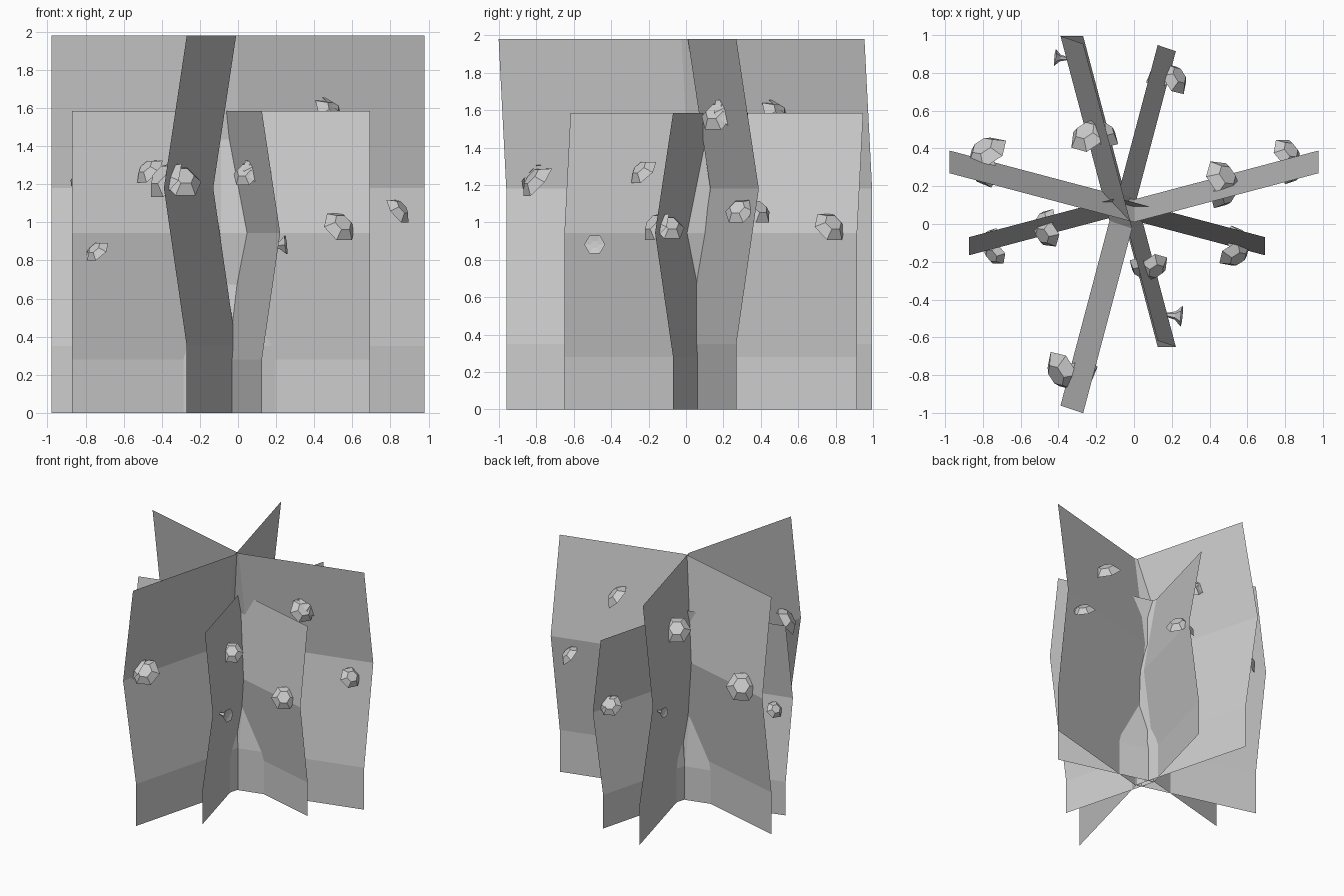
import bpy, bmesh, math
from mathutils import Matrix, Vector

cube = bpy.data.objects.get("Cube")
if cube:
    bpy.data.objects.remove(cube, do_unlink=True)

# Single flat colour
grey = bpy.data.materials.new("pale_grey")
colour = (0.6, 0.6, 0.6, 1.0)
grey.diffuse_color = colour
grey.use_nodes = True
grey.node_tree.nodes["Principled BSDF"].inputs["Base Color"].default_value = colour


def finish(name, bm, matrix):
    mesh = bpy.data.meshes.new(name)
    bm.to_mesh(mesh)
    bm.free()
    mesh.transform(matrix)
    mesh.materials.append(grey)
    obj = bpy.data.objects.new(name, mesh)
    bpy.context.collection.objects.link(obj)


def leaf_card(name, matrix, lean):
    """Sheet creased down its middle and kinked in height."""
    bm = bmesh.new()
    rows = []
    for z, push, slide in ((0, 0, lean), (0.35, 0, lean), (1.18, 0.12, lean), (1.98, 0, -1.4 * lean)):
        rows.append([bm.verts.new((x + slide, 0.01 + push + 0.265 * abs(x), z)) for x in (-0.978, 0, 0.978)])
    for low, high in zip(rows, rows[1:]):
        for i in range(2):
            bm.faces.new((low[i], low[i + 1], high[i + 1], high[i]))
    finish(name, bm, matrix)


def blossom(name, matrix, centre, facing, rings):
    """Six-sided faceted shell; rings are (radius, height), capped at the last."""
    bm = bmesh.new()
    loops = []
    for radius, height in rings:
        loops.append([bm.verts.new((radius * math.cos(i * math.pi / 3),
                                    radius * math.sin(i * math.pi / 3), height)) for i in range(6)])
    for a, b in zip(loops, loops[1:]):
        for i in range(6):
            j = (i + 1) % 6
            bm.faces.new((a[i], a[j], b[j], b[i]))
    bm.faces.new(loops[-1])
    turn = Vector(facing).normalized().to_track_quat('Z', 'Y').to_matrix().to_4x4()
    finish(name, bm, matrix @ Matrix.Translation(centre) @ turn)


def dome(r):
    return ((r, -0.22 * r), (0.52 * r, 0.22 * r))


def funnel(r):
    return ((0.2 * r, -r), (0.4 * r, -0.2 * r), (r, 0.4 * r), (0.4 * r, 0.3 * r))


# Blossoms shared by every card: name, centre, facing, radius
shared = [
    ("outer_front_blossom", (-0.79, 0.395, 1.235), (-0.45, 0.70, 0.55), 0.12),
    ("outer_back_blossom", (-0.81, 0.29, 1.23), (-0.70, -0.25, 0.62), 0.11),
    ("upper_front_blossom", (0.48, 0.25, 1.60), (0.60, 0.40, 0.65), 0.11),
    ("upper_back_blossom", (0.49, 0.16, 1.58), (0.70, -0.42, 0.55), 0.10),
]
# Small blossoms only on the lengthwise cards
extra = [
    ("low_front_blossom", (0.82, 0.385, 1.07), (0.55, 0.45, 0.65), 0.09),
    ("low_back_blossom", (0.85, 0.28, 1.07), (0.72, -0.35, 0.58), 0.085),
]

quarter = Matrix.Rotation(math.pi / 2, 4, 'Z')
small = Matrix.Translation((-0.09, 0.146, 0)) @ Matrix.Scale(0.8, 4) @ Matrix.Rotation(math.pi, 4, 'Z')

# Tall pair, then a smaller pair turned half round
for size, base, bud_x, bud_r in (("tall", Matrix.Identity(4), 0.88, 0.045), ("short", small, 0.79, 0.07)):
    for way, matrix, lean in (("wide", base, 0.0), ("deep", base @ quarter, 0.017)):
        label = size + "_" + way
        leaf_card(label + "_leaf_card", matrix, lean)
        for name, centre, facing, r in shared + (extra if way == "wide" else []):
            blossom(label + "_" + name, matrix, centre, facing, dome(r))
        if way == "deep":
            blossom(label + "_trumpet_bud", matrix, (bud_x, 0.40, 1.10), (0.1, 1, 0.1), funnel(bud_r))
